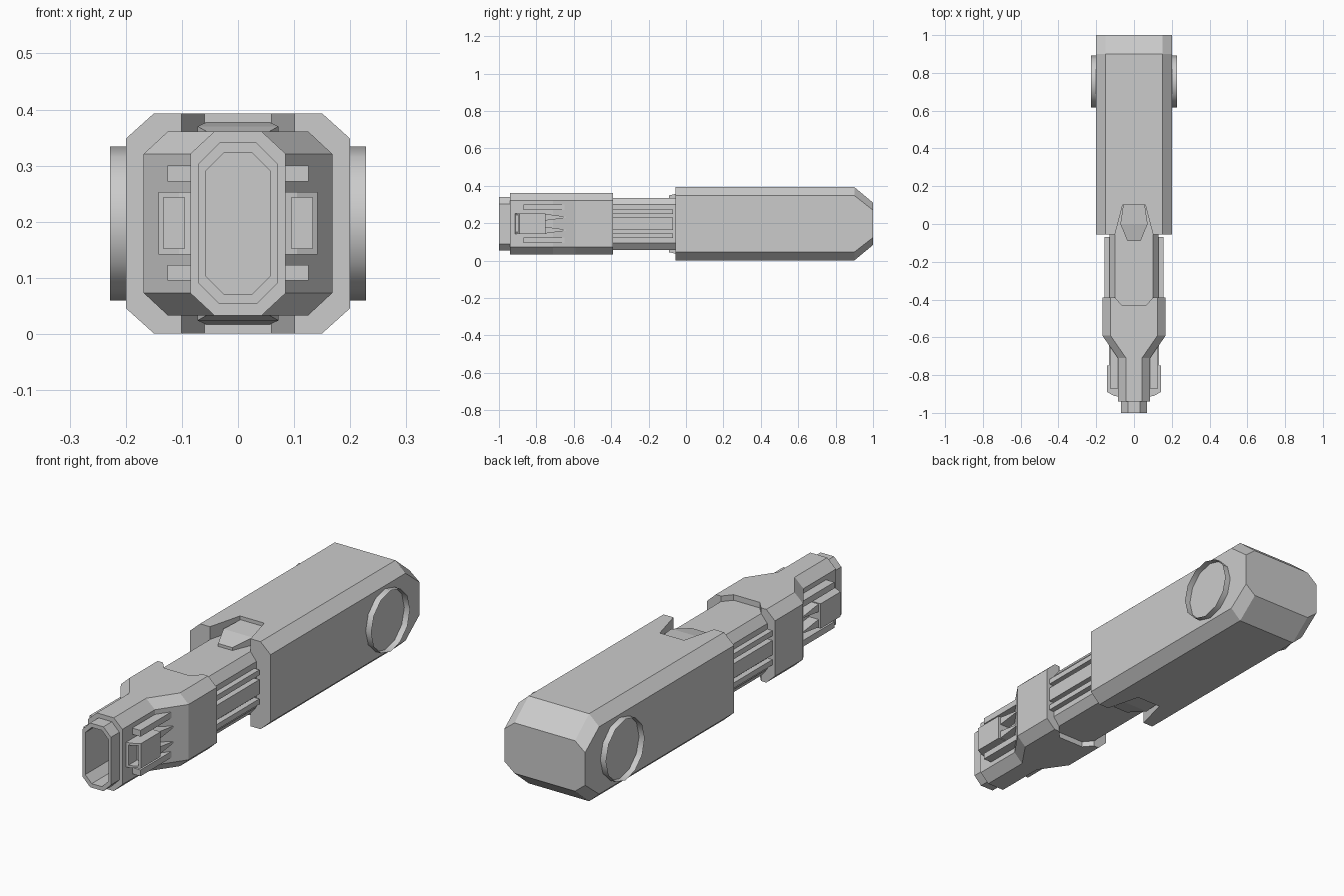
import bpy, bmesh, math

if "Cube" in bpy.data.objects:
    bpy.data.objects.remove(bpy.data.objects["Cube"])

ZC = 0.197  # height of the long axis


def finish(name, bm):
    bmesh.ops.recalc_face_normals(bm, faces=bm.faces)
    me = bpy.data.meshes.new(name)
    bm.to_mesh(me)
    bm.free()
    ob = bpy.data.objects.new(name, me)
    bpy.context.collection.objects.link(ob)
    return ob


def loft(name, sections):
    """Chamfered-rectangle sections (y, half width, half height, chamfer x, chamfer z)."""
    bm = bmesh.new()
    rings = []
    for y, w, h, cx, cz in sections:
        pts = [(w, h - cz), (w - cx, h), (cx - w, h), (-w, h - cz),
               (-w, cz - h), (cx - w, -h), (w - cx, -h), (w, cz - h)]
        rings.append([bm.verts.new((x, y, ZC + z)) for x, z in pts])
    for a, b in zip(rings, rings[1:]):
        for i in range(8):
            j = (i + 1) % 8
            bm.faces.new((a[i], a[j], b[j], b[i]))
    bm.faces.new(rings[0])
    bm.faces.new(rings[-1])
    return finish(name, bm)


def prism(name, outline, z0, z1, side=1):
    bm = bmesh.new()
    lo = [bm.verts.new((side * x, y, z0)) for x, y in outline]
    hi = [bm.verts.new((side * x, y, z1)) for x, y in outline]
    n = len(outline)
    for i in range(n):
        j = (i + 1) % n
        bm.faces.new((lo[i], lo[j], hi[j], hi[i]))
    bm.faces.new(lo)
    bm.faces.new(hi)
    return finish(name, bm)


def hull(name, points):
    bm = bmesh.new()
    for p in points:
        bm.verts.new(p)
    bmesh.ops.convex_hull(bm, input=bm.verts)
    bmesh.ops.dissolve_limit(bm, angle_limit=0.01, verts=bm.verts, edges=bm.edges)
    return finish(name, bm)


def rect(x0, x1, y0, y1):
    return [(x0, y0), (x1, y0), (x1, y1), (x0, y1)]


def cut(ob, cutter):
    m = ob.modifiers.new("cut", 'BOOLEAN')
    m.operation = 'DIFFERENCE'
    m.solver = 'EXACT'
    m.object = cutter
    cutter.hide_render = True
    cutter.hide_set(True)


# Rear body with tapered end
body = loft("rear_body", [(-0.055, 0.2, 0.196, 0.05, 0.045),
                          (0.9, 0.2, 0.196, 0.05, 0.045),
                          (1.0, 0.2, 0.113, 0.05, 0.04)])

# Front collar, narrowing into the hollow muzzle
collar = loft("front_collar", [(-0.39, 0.168, 0.164, 0.043, 0.04),
                               (-0.59, 0.168, 0.164, 0.043, 0.04),
                               (-0.71, 0.085, 0.164, 0.043, 0.04),
                               (-0.94, 0.085, 0.164, 0.043, 0.04),
                               (-0.94, 0.07, 0.144, 0.037, 0.037),
                               (-1.0, 0.07, 0.144, 0.037, 0.037),
                               (-1.0, 0.057, 0.126, 0.032, 0.032),
                               (-0.8, 0.057, 0.126, 0.032, 0.032)])

# Inner barrel between them
loft("inner_barrel", [(-0.5, 0.13, 0.139, 0.03, 0.037),
                      (0.1, 0.13, 0.139, 0.03, 0.037)])

# Notches and wedge plates, above and below
for s, label in ((1, "top"), (-1, "bottom")):
    z0, z1 = sorted((ZC + s * 0.136, ZC + s * 0.3))
    cut(body, prism(label + "_body_notch_cutter",
                    [(-0.115, -0.11), (0.115, -0.11), (0.06, 0.1), (-0.06, 0.1)], z0, z1))
    cut(collar, prism(label + "_collar_notch_cutter",
                      [(-0.12, -0.365), (0.12, -0.365), (0.065, -0.43), (-0.065, -0.43)], z0, z1))
    plate = []
    for x, y, h in ((0.057, 0.102, 0.18), (0.072, 0.0, 0.173), (0.035, -0.09, 0.152)):
        for sx in (1, -1):
            plate += [(sx * x, y, ZC + s * h), (sx * x, y, ZC + s * 0.13)]
    hull(label + "_wedge_plate", plate)

for s, label in ((1, "right"), (-1, "left")):
    # Long side rails on the barrel
    for i, (z0, z1) in enumerate(((0.12, 0.144), (0.165, 0.23), (0.25, 0.274))):
        prism(f"{label}_barrel_rail_{i}", rect(0.12, 0.155, -0.4, -0.07), z0, z1, s)

    # Side box with a front recess
    box = prism(label + "_side_box", [(0.075, -0.915), (0.105, -0.91), (0.142, -0.89),
                                      (0.142, -0.75), (0.075, -0.75)], 0.142, 0.253, s)
    cut(box, prism(label + "_box_recess_cutter", rect(0.095, 0.133, -0.95, -0.85),
                   0.152, 0.243, s))

    # Small rails above and below the box
    for i, z in enumerate((0.109, 0.286)):
        prism(f"{label}_front_rail_{i}", rect(0.075, 0.126, -0.87, -0.64), z - 0.014, z + 0.014, s)

    # Pointed fins behind the box
    for i, z in enumerate((0.163, 0.232)):
        hull(f"{label}_fin_{i}", [(s * x, y, z + d) for x in (0.075, 0.132)
                                  for y, h in ((-0.755, 0.018), (-0.64, 0.003))
                                  for d in (h, -h)])

    # Open round pivot ring
    bpy.ops.mesh.primitive_cylinder_add(vertices=12, radius=0.137, depth=0.033,
                                        end_fill_type='NOTHING',
                                        location=(s * 0.2115, 0.755, ZC),
                                        rotation=(0, math.pi / 2, 0))
    bpy.context.object.name = label + "_pivot_ring"
    bpy.ops.object.shade_smooth_by_angle(angle=math.radians(40))
